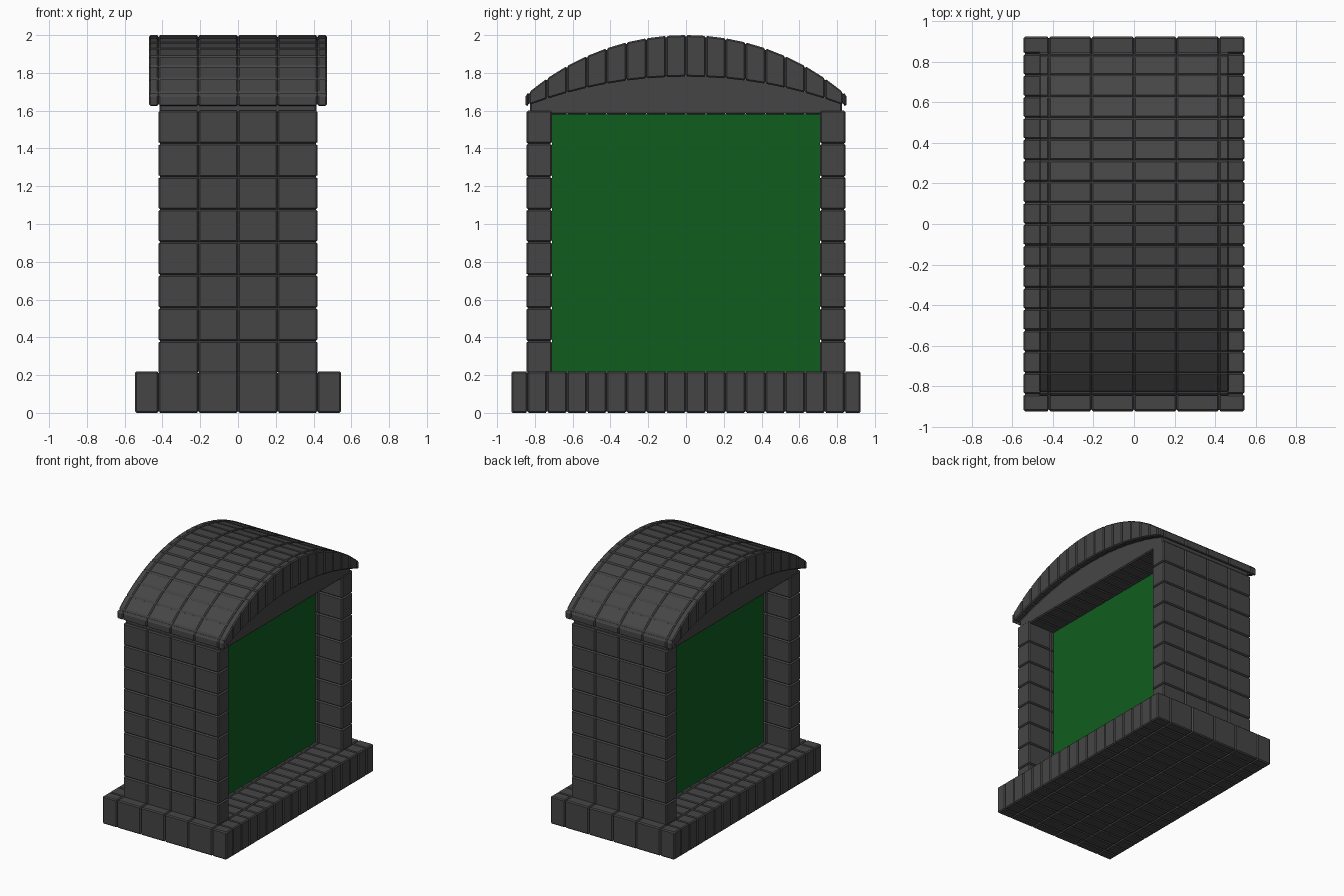
import bpy, bmesh
from math import sqrt

if "Cube" in bpy.data.objects:
    bpy.data.objects.remove(bpy.data.objects["Cube"])

W, D = 0.008, 0.01      # joint half-width and depth


def material(name, col):
    m = bpy.data.materials.new(name)
    m.diffuse_color = (*col, 1)
    m.use_nodes = True
    m.node_tree.nodes["Principled BSDF"].inputs["Base Color"].default_value = m.diffuse_color
    return m


STONE = material("dark_stone", (0.06, 0.06, 0.06))
GREEN = material("green_panel", (0.005, 0.11, 0.013))


def expand(cuts):
    """Coordinates plus the set of indices that are joints or outer edges."""
    co, marks = [cuts[0], cuts[0] + W], {0}
    for c in cuts[1:-1]:
        marks.add(len(co) + 1)
        co += [c - W, c, c + W]
    co += [cuts[-1] - W, cuts[-1]]
    marks.add(len(co) - 1)
    return co, marks


def brick_block(name, xs, ys, zs, warp=None, grooved=(0, 1, 2)):
    """Closed block with V joints at the inner cuts and chamfered edges."""
    axes = [expand(c) for c in (xs, ys, zs)]
    last = [len(a[0]) - 1 for a in axes]
    bm = bmesh.new()
    verts = {}

    def vert(idx):
        if idx not in verts:
            p = [axes[a][0][idx[a]] for a in range(3)]
            for a in range(3):
                if idx[a] not in (0, last[a]):
                    continue
                push = 0
                for b in range(3):
                    if b == a:
                        continue
                    if idx[b] in (0, last[b]):
                        push = max(push, W / 2)
                    elif idx[b] in axes[b][1] and a in grooved:
                        push = D
                p[a] += push if idx[a] == 0 else -push
            verts[idx] = bm.verts.new(warp(*p) if warp else p)
        return verts[idx]

    for a in range(3):
        b, c = (a + 1) % 3, (a + 2) % 3
        for side in (0, last[a]):
            for i in range(last[b]):
                for j in range(last[c]):
                    quad = []
                    for u, v in ((i, j), (i + 1, j), (i + 1, j + 1), (i, j + 1)):
                        idx = [0, 0, 0]
                        idx[a], idx[b], idx[c] = side, u, v
                        quad.append(vert(tuple(idx)))
                    bm.faces.new(quad)
    bmesh.ops.recalc_face_normals(bm, faces=bm.faces)
    me = bpy.data.meshes.new(name)
    bm.to_mesh(me)
    bm.free()
    me.materials.append(STONE)
    ob = bpy.data.objects.new(name, me)
    bpy.context.collection.objects.link(ob)
    return ob


def arc(y, top, r):
    return top - r + sqrt(r * r - y * y)


def outer(y):
    return arc(y, 2.0, 1.293)


def inner(y):
    return arc(y, 1.78, 2.37)


STEP = 0.105
cols = [-0.21, 0, 0.21]

# Base slab
brick_block("base", [-0.545, -0.42, *cols, 0.42, 0.545],
            [-0.925, *[k * STEP for k in range(-8, 9)], 0.925], [0, 0.22])

# Side walls
courses = [0.21, 0.38, 0.555, 0.73, 0.905, 1.077, 1.25, 1.425, 1.6]
brick_block("front_wall", [-0.42, *cols, 0.42], [-0.845, -0.71], courses)
brick_block("back_wall", [-0.42, *cols, 0.42], [0.71, 0.845], courses)

# Lintel with a curved top tucked under the roof
brick_block("lintel", [-0.415, 0.415],
            [-0.825, *[k * STEP for k in range(-7, 8)], 0.825], [1.58, 1.62],
            lambda x, y, z: (x, y, z if z < 1.6 else inner(y) + 0.015 + z - 1.62),
            grooved=(2,))

# Arched roof, thick in the middle and thin at the eaves
H = 0.22
brick_block("arched_roof", [-0.47, -0.42, *cols, 0.42, 0.47],
            [-0.85, -0.83, *[k * STEP for k in range(-7, 8)], 0.83, 0.85], [0, H],
            lambda x, y, z: (x, y, inner(y) + z if z < H / 2 else outer(y) - H + z))

# Green panel filling the opening
bpy.ops.mesh.primitive_cube_add(size=1, location=(0, 0, 0.9))
panel = bpy.context.object
panel.name = "green_panel"
panel.scale = (0.37, 1.42, 1.37)
panel.data.materials.append(GREEN)
